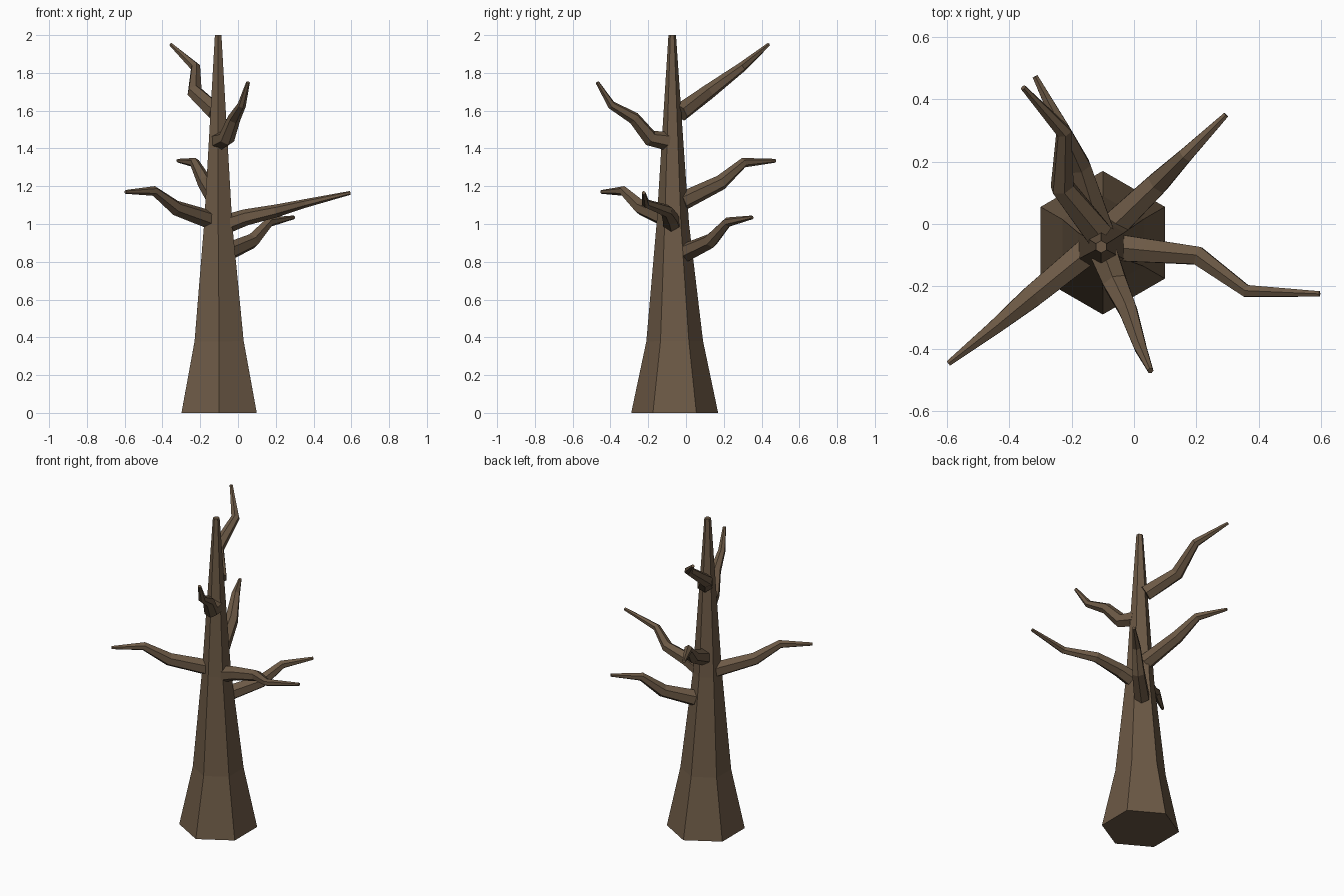
import bpy, bmesh, math
from mathutils import Vector

if "Cube" in bpy.data.objects:
    bpy.data.objects.remove(bpy.data.objects["Cube"])

SIDES = 6

bark = bpy.data.materials.new("bark_brown")
bark.use_nodes = True
colour = (0.15, 0.10, 0.06, 1)
bark.diffuse_color = colour
bark.node_tree.nodes["Principled BSDF"].inputs["Base Color"].default_value = colour


def limb(name, points, radii, ref):
    """Closed six-sided tapering tube along a path; ref fixes its roll."""
    pts = [Vector(p) for p in points]
    bm = bmesh.new()
    rings = []
    for i, (p, r) in enumerate(zip(pts, radii)):
        before, after = pts[max(i - 1, 0)], pts[min(i + 1, len(pts) - 1)]
        tangent = (after - before).normalized()
        side = tangent.cross(Vector(ref)).normalized()
        up = side.cross(tangent)
        angles = [math.tau * k / SIDES for k in range(SIDES)]
        rings.append([bm.verts.new(p + r * (math.cos(a) * up + math.sin(a) * side))
                      for a in angles])
    for a, b in zip(rings, rings[1:]):
        for k in range(SIDES):
            n = (k + 1) % SIDES
            bm.faces.new((a[k], a[n], b[n], b[k]))
    bm.faces.new(rings[0])
    bm.faces.new(rings[-1])
    bmesh.ops.recalc_face_normals(bm, faces=bm.faces)
    mesh = bpy.data.meshes.new(name)
    bm.to_mesh(mesh)
    bm.free()
    mesh.materials.append(bark)
    obj = bpy.data.objects.new(name, mesh)
    bpy.context.collection.objects.link(obj)


# Trunk: flared foot, long taper to a blunt tip
limb("trunk",
     [(-0.1, -0.06, 0), (-0.1, -0.06, 0.38), (-0.105, -0.07, 1.0), (-0.105, -0.073, 2.0)],
     [0.23, 0.15, 0.086, 0.02], (0, 1, 0))

# Branches: crooked paths from inside the trunk to the tip
branches = {
    "front_right_branch": [(-0.14, -0.08, 1.02), (-0.33, -0.235, 1.085),
                           (-0.445, -0.33, 1.175), (-0.595, -0.447, 1.17)],
    "left_branch": [(-0.06, -0.075, 1.0), (0.04, -0.085, 1.035), (0.205, -0.102, 1.07),
                    (0.36, -0.215, 1.11), (0.595, -0.224, 1.165)],
    "back_left_branch": [(-0.06, 0.0, 0.85), (0.075, 0.13, 0.91),
                         (0.165, 0.22, 1.01), (0.295, 0.35, 1.035)],
    "upper_front_branch": [(-0.095, -0.1, 1.44), (-0.06, -0.19, 1.455), (-0.02, -0.275, 1.56),
                           (0.02, -0.395, 1.63), (0.053, -0.47, 1.75)],
    "upper_back_branch": [(-0.115, -0.03, 1.59), (-0.23, 0.12, 1.70),
                          (-0.225, 0.295, 1.83), (-0.355, 0.437, 1.95)],
    "middle_back_branch": [(-0.11, -0.02, 1.12), (-0.175, 0.185, 1.22),
                           (-0.23, 0.305, 1.325), (-0.317, 0.473, 1.335)],
}
for name, path in branches.items():
    last = len(path) - 1
    radii = [0.05 - 0.04 * (i / last) ** 1.3 for i in range(last + 1)]
    limb(name, path, radii, (0, 0, 1))
